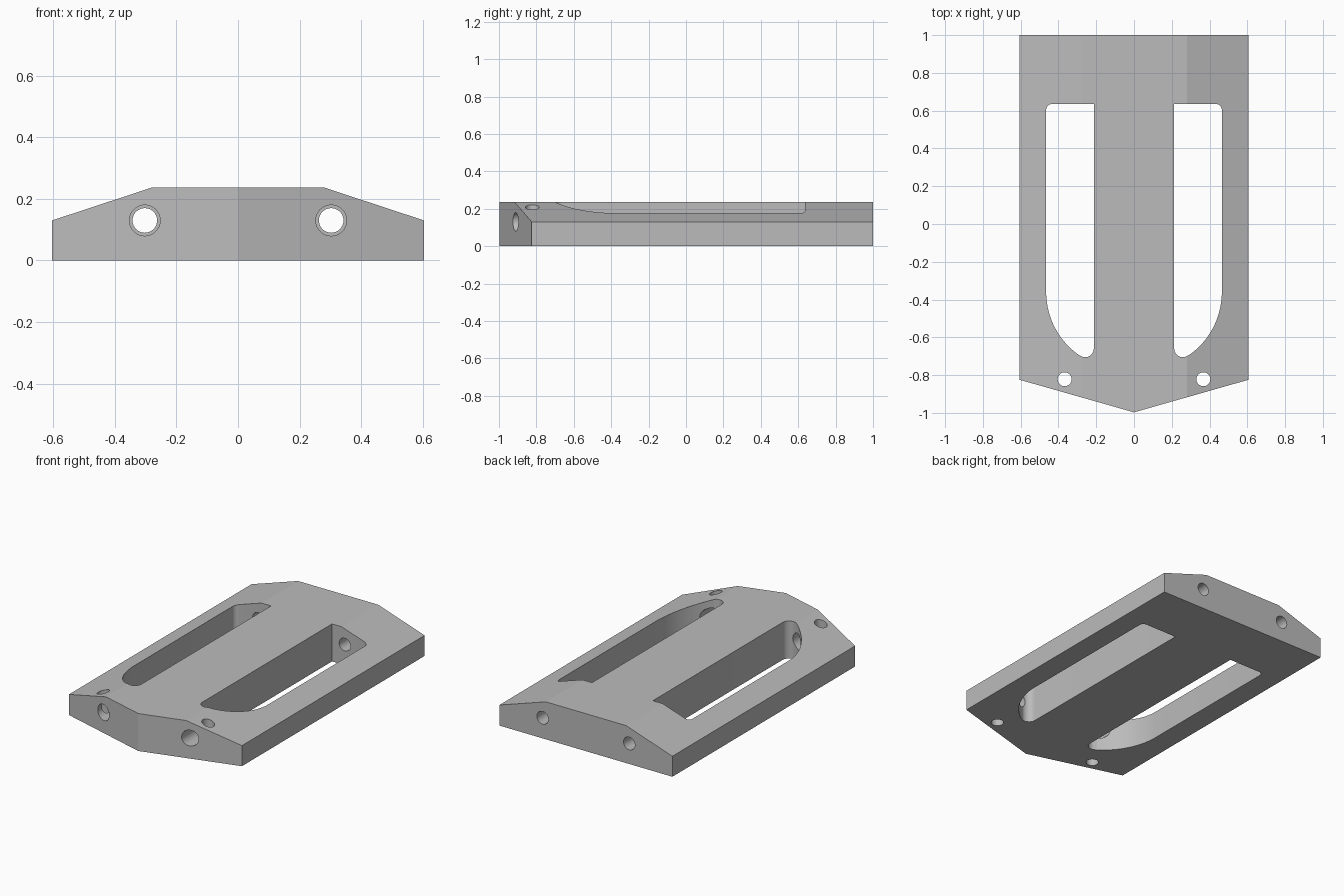
import bpy, bmesh
from math import sin, cos, radians
from mathutils import Vector, Matrix

if "Cube" in bpy.data.objects:
    bpy.data.objects.remove(bpy.data.objects["Cube"], do_unlink=True)

grey = bpy.data.materials.new("plain_grey")
grey.use_nodes = True
grey.diffuse_color = (0.5, 0.5, 0.5, 1)
grey.node_tree.nodes["Principled BSDF"].inputs["Base Color"].default_value = (0.5, 0.5, 0.5, 1)


def to_object(bm, name):
    bmesh.ops.recalc_face_normals(bm, faces=bm.faces[:])
    mesh = bpy.data.meshes.new(name)
    bm.to_mesh(mesh)
    bm.free()
    mesh.materials.append(grey)
    obj = bpy.data.objects.new(name, mesh)
    bpy.context.collection.objects.link(obj)
    return obj


def prism(points, direction):
    """Extrude a closed outline along a direction."""
    bm = bmesh.new()
    face = bm.faces.new([bm.verts.new(p) for p in points])
    new = bmesh.ops.extrude_face_region(bm, geom=[face])["geom"]
    verts = [v for v in new if isinstance(v, bmesh.types.BMVert)]
    bmesh.ops.translate(bm, verts=verts, vec=direction)
    # The extrude can leave the source cap in place; restore it if not
    if not face.is_valid:
        bmesh.ops.holes_fill(bm, edges=[e for e in bm.edges if e.is_boundary])
    return bm


def arc(cx, cy, r, start, end, steps):
    angles = [radians(start + (end - start) * i / steps) for i in range(steps + 1)]
    return [(cx + r * cos(a), cy + r * sin(a)) for a in angles]


def hole(name, radius, centre, depth, along_y):
    bm = bmesh.new()
    turn = Matrix.Rotation(radians(90), 4, 'X') if along_y else Matrix()
    bmesh.ops.create_cone(bm, cap_ends=True, segments=40, radius1=radius, radius2=radius,
                          depth=depth, matrix=Matrix.Translation(centre) @ turn)
    return to_object(bm, name)


# Body: chamfered cross-section run front to back
half = [(0.605, 0), (0.605, 0.13), (0.28, 0.237)]
section = half + [(-x, z) for x, z in reversed(half)]
bm = prism([(x, -1.2, z) for x, z in section], Vector((0, 2.2, 0)))

# Pointed front, trimmed by two slanted planes
for side in (1, -1):
    cut = bmesh.ops.bisect_plane(bm, geom=bm.verts[:] + bm.edges[:] + bm.faces[:],
                                 plane_co=(0, -0.997, 0),
                                 plane_no=(side * 0.172, -0.605, 0), clear_outer=True)
    edges = [e for e in cut["geom_cut"] if isinstance(e, bmesh.types.BMEdge)]
    bmesh.ops.holes_fill(bm, edges=edges)
body = to_object(bm, "body_plate")

# Slot outline: square inner back corner, swept outer front edge
slot = [(0.213, 0.635)]
slot += arc(0.258, -0.66, 0.045, 180, 305, 14)
slot += arc(0.057, -0.36, 0.408, -55, 0, 20)
slot += arc(0.435, 0.605, 0.03, 0, 90, 8)

cutters = []
for side, label in ((1, "left"), (-1, "right")):
    outline = [(side * x, y, -0.1) for x, y in slot]
    cutters += [
        to_object(prism(outline, Vector((0, 0, 0.5))), label + "_slot_cutter"),
        hole(label + "_front_hole_cutter", 0.05, (side * 0.303, -0.85, 0.13), 0.7, True),
        hole(label + "_back_hole_cutter", 0.04, (side * 0.303, 0.85, 0.13), 0.7, True),
        hole(label + "_pin_hole_cutter", 0.037, (side * 0.367, -0.822, 0.1), 0.6, False),
    ]

# Cut the openings and bake the result
for cutter in cutters:
    cutter.hide_render = True
    mod = body.modifiers.new(cutter.name, 'BOOLEAN')
    mod.operation = 'DIFFERENCE'
    mod.solver = 'EXACT'
    mod.object = cutter
bpy.context.view_layer.update()
evaluated = body.evaluated_get(bpy.context.evaluated_depsgraph_get())
baked = bpy.data.meshes.new_from_object(evaluated)
body.modifiers.clear()
body.data = baked
for cutter in cutters:
    bpy.data.objects.remove(cutter, do_unlink=True)
baked.materials.clear()
baked.materials.append(grey)
for poly in baked.polygons:
    poly.material_index = 0

# Smooth hole walls, crisp edges
bpy.ops.object.select_all(action='DESELECT')
body.select_set(True)
bpy.context.view_layer.objects.active = body
bpy.ops.object.shade_smooth_by_angle(angle=radians(15))
